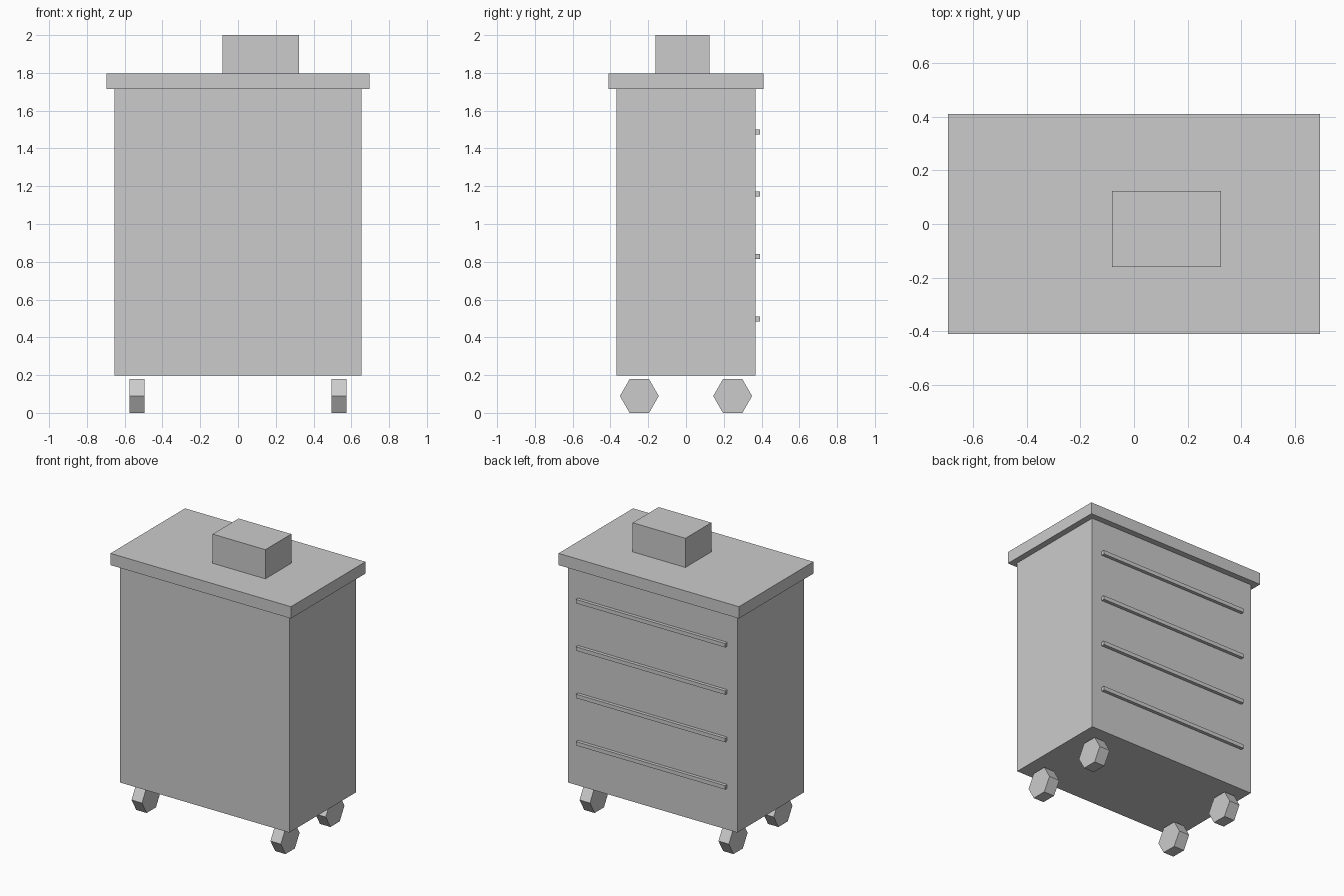
import bpy
import math

if "Cube" in bpy.data.objects:
    bpy.data.objects.remove(bpy.data.objects["Cube"], do_unlink=True)

grey = bpy.data.materials.new("plain_grey")
grey.use_nodes = True
COLOUR = (0.6, 0.6, 0.6, 1)
grey.diffuse_color = COLOUR
grey.node_tree.nodes["Principled BSDF"].inputs["Base Color"].default_value = COLOUR


def finish(obj, name):
    obj.name = name
    obj.data.name = name
    obj.data.materials.append(grey)


def box(name, centre, size):
    bpy.ops.mesh.primitive_cube_add(size=1, location=centre)
    obj = bpy.context.object
    for v in obj.data.vertices:
        v.co = [c * s for c, s in zip(v.co, size)]
    finish(obj, name)


# Cabinet, worktop and the box standing on it
box("cabinet_body", (0, 0, 0.956), (1.306, 0.736, 1.518))
box("worktop", (0, 0, 1.756), (1.39, 0.82, 0.082))
box("top_box", (0.121, -0.019, 1.8985), (0.406, 0.285, 0.203))

# Long drawer handles on the back
for i in range(4):
    box(f"drawer_handle_{i + 1}", (0, 0.379, 0.498 + 0.33 * i), (1.15, 0.024, 0.027))

# Six-sided casters, axle along x, flat side down
RADIUS = 0.103
for side, x in (("left", 0.535), ("right", -0.535)):
    for end, y in (("front", -0.247), ("back", 0.247)):
        bpy.ops.mesh.primitive_cylinder_add(
            vertices=6, radius=RADIUS, depth=0.08,
            location=(x, y, RADIUS * math.cos(math.pi / 6)),
            rotation=(0, math.pi / 2, 0))
        finish(bpy.context.object, f"{end}_{side}_caster")
